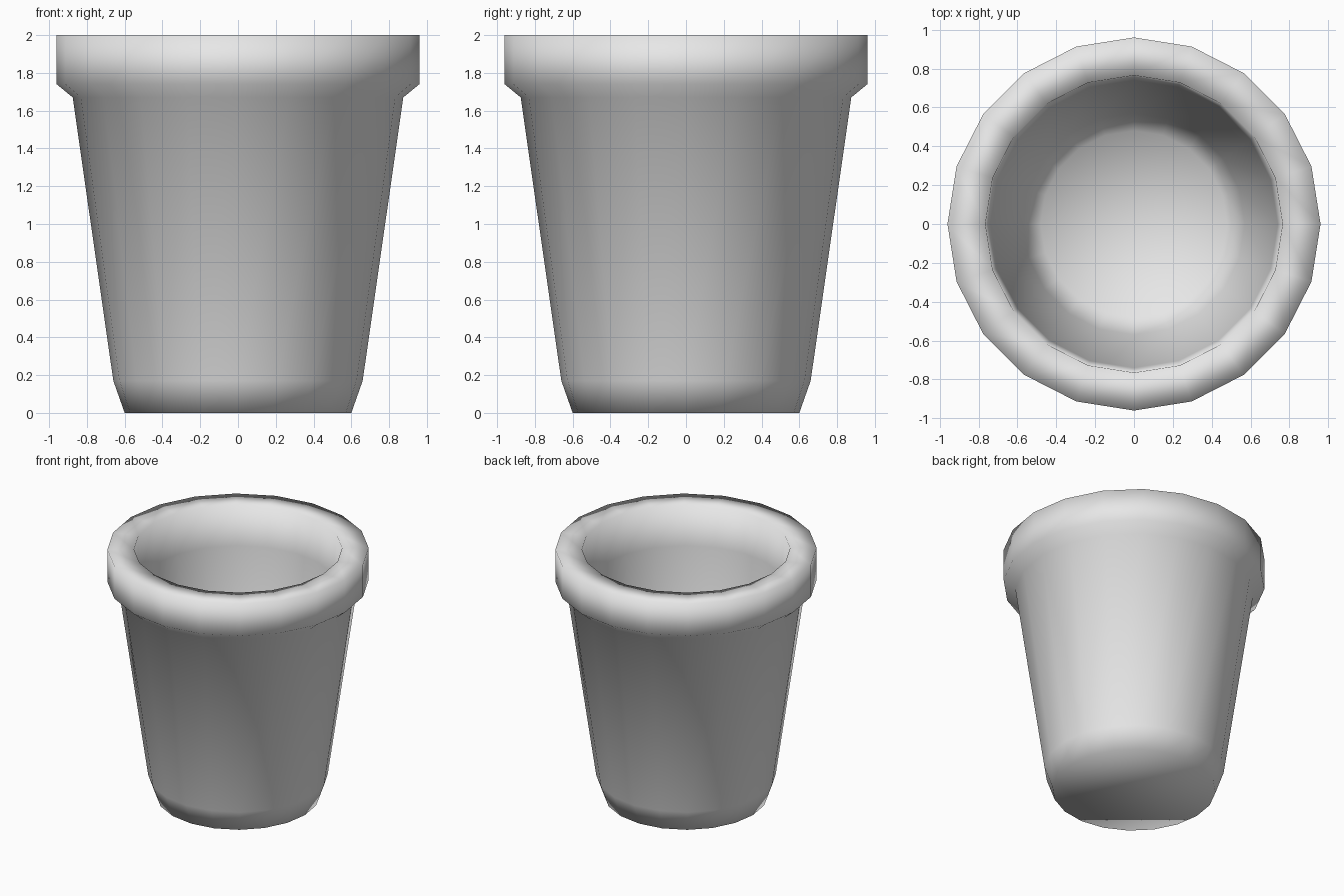
import bpy, bmesh, math

default_cube = bpy.data.objects.get("Cube")
if default_cube:
    bpy.data.objects.remove(default_cube, do_unlink=True)

SIDES = 20

# Pale grey clay
clay = bpy.data.materials.new("pale_grey")
clay.use_nodes = True
clay.diffuse_color = (0.8, 0.8, 0.8, 1)
clay.node_tree.nodes["Principled BSDF"].inputs["Base Color"].default_value = (0.8, 0.8, 0.8, 1)

# Profile as (radius, height): foot, tapered wall, collar, lip, hollow inside
profile = [
    (0.60, 0.0), (0.66, 0.17), (0.875, 1.67), (0.96, 1.74), (0.96, 2.0),
    (0.765, 2.0), (0.74, 1.68), (0.57, 0.28), (0.48, 0.14),
]


def ring(bm, radius, height):
    step = math.tau / SIDES
    return [bm.verts.new((radius * math.cos(i * step), radius * math.sin(i * step), height))
            for i in range(SIDES)]


bm = bmesh.new()
rings = [ring(bm, r, z) for r, z in profile]

# Walls between neighbouring rings
for low, high in zip(rings, rings[1:]):
    for i in range(SIDES):
        j = (i + 1) % SIDES
        bm.faces.new((low[i], low[j], high[j], high[i]))

# Underside, and inner floor as a fan
bm.faces.new(rings[0][::-1])
centre = bm.verts.new((0, 0, profile[-1][1]))
for i in range(SIDES):
    bm.faces.new((rings[-1][i], rings[-1][(i + 1) % SIDES], centre))

for face in bm.faces:
    face.smooth = True
bmesh.ops.recalc_face_normals(bm, faces=bm.faces)

mesh = bpy.data.meshes.new("flower_pot")
bm.to_mesh(mesh)
bm.free()
mesh.materials.append(clay)
pot = bpy.data.objects.new("flower_pot", mesh)
bpy.context.collection.objects.link(pot)
